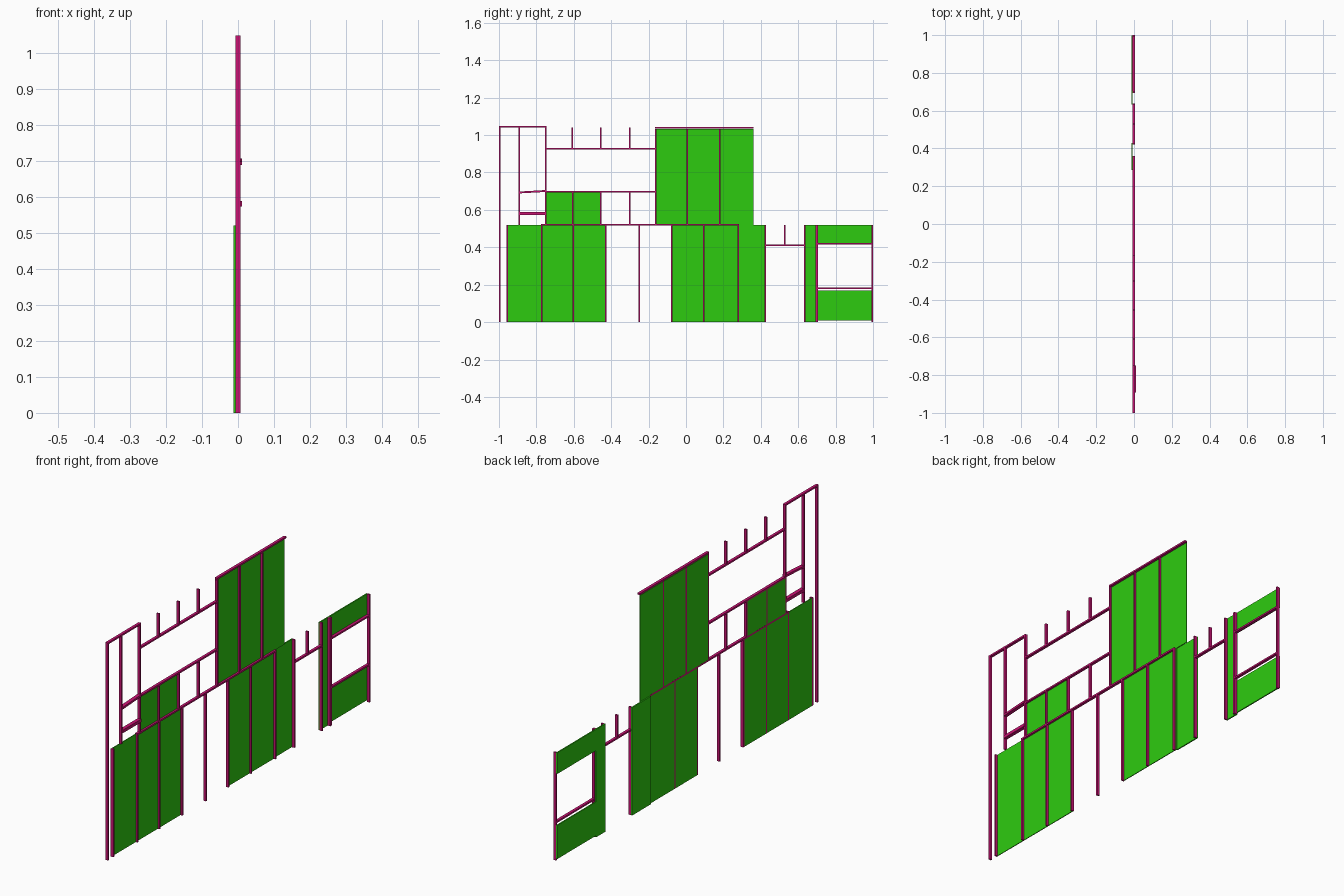
import bpy

cube = bpy.data.objects.get("Cube")
if cube:
    bpy.data.objects.remove(cube, do_unlink=True)


def make_material(name, rgb):
    mat = bpy.data.materials.new(name)
    mat.use_nodes = True
    colour = (*rgb, 1.0)
    mat.diffuse_color = colour
    mat.node_tree.nodes["Principled BSDF"].inputs["Base Color"].default_value = colour
    return mat


magenta = make_material("magenta timber", (0.58, 0.006, 0.17))
green = make_material("green sheeting", (0.027, 0.60, 0.005))

BACK, FRONT = -0.007, 0.0065    # depth range of the timber frame
T = 0.008                       # timber thickness
FLOOR, MID, TOP = 0.0, 0.52, 1.04


def box(name, mat, x, y, z, slope=0.0):
    """Box from (min, max) ranges; slope raises its far end."""
    verts = [(a, b, c + (slope if b == y[1] else 0)) for a in x for b in y for c in z]
    faces = [(0, 1, 3, 2), (4, 6, 7, 5), (0, 4, 5, 1),
             (2, 3, 7, 6), (0, 2, 6, 4), (1, 5, 7, 3)]
    mesh = bpy.data.meshes.new(name)
    mesh.from_pydata(verts, [], faces)
    mesh.materials.append(mat)
    obj = bpy.data.objects.new(name, mesh)
    bpy.context.collection.objects.link(obj)
    return obj


def studs(name, ys, z0, z1, width=T):
    for y in ys:
        box(name, magenta, (BACK, FRONT), (y - width / 2, y + width / 2), (z0, z1))


def rail(name, y0, y1, top):
    box(name, magenta, (BACK, FRONT), (y0, y1), (top - T, top))


def infill(name, y0, y1, z0, z1):
    box(name, green, (BACK + 0.0002, BACK + 0.004), (y0, y1), (z0, z1))


def cladding(name, y0, y1, z0, z1):
    box(name, green, (BACK - 0.006, BACK), (y0, y1), (z0, z1))


# Tall end bay
studs("tall_post", [-0.996], FLOOR, TOP)
studs("tall_bay_stud", [-0.892, -0.75], MID, TOP)
rail("tall_bay_top_plate", -1.0, -0.746, TOP + T)
box("upper_block", magenta, (BACK, 0.011), (-0.892, -0.75), (0.688, 0.698), 0.008)
box("lower_block", magenta, (BACK, 0.011), (-0.892, -0.75), (0.573, 0.588))

# Ground floor walls
studs("front_wall_stud", [-0.955, -0.77, -0.602, -0.43], FLOOR, MID)
infill("front_wall_sheet", -0.951, -0.43, FLOOR, MID)
studs("lone_stud", [-0.25], FLOOR, MID)
studs("middle_wall_stud", [-0.077, 0.095, 0.28, 0.424], FLOOR, MID)
infill("middle_wall_sheet", -0.077, 0.29, FLOOR, MID)
cladding("middle_wall_end_sheet", 0.286, 0.428, FLOOR, MID)
rail("middle_floor_plate", -0.774, 0.284, MID + T / 2)

# Upper floor: low wall, wide opening and solid wall
studs("low_wall_stud", [-0.75, -0.606, -0.456, -0.302], MID, 0.692)
infill("low_wall_sheet", -0.75, -0.456, MID, 0.692)
rail("low_wall_sill", -0.746, -0.164, 0.70)
rail("upper_header", -0.746, -0.164, 0.932)
studs("upper_cripple", [-0.608, -0.455, -0.302], 0.932, TOP)
studs("upper_wall_stud", [-0.163, 0.008, 0.18], MID, TOP - T)
infill("upper_wall_sheet", -0.163, 0.36, MID, TOP - T)
rail("upper_wall_top_plate", -0.167, 0.36, TOP + 0.002)

# Door opening
rail("door_header", 0.428, 0.632, 0.414)
studs("door_cripple", [0.527], 0.414, MID)

# Back wall with window
studs("window_wall_stud", [0.635, 0.996], FLOOR, MID)
studs("window_jamb", [0.699], FLOOR, MID, 0.012)
rail("window_header", 0.699, 0.996, 0.422)
rail("window_sill", 0.699, 0.996, 0.186)
cladding("window_side_sheet", 0.632, 0.703, FLOOR, MID)
cladding("window_top_sheet", 0.703, 0.998, 0.418, MID)
cladding("window_bottom_sheet", 0.703, 0.998, 0.008, 0.17)
